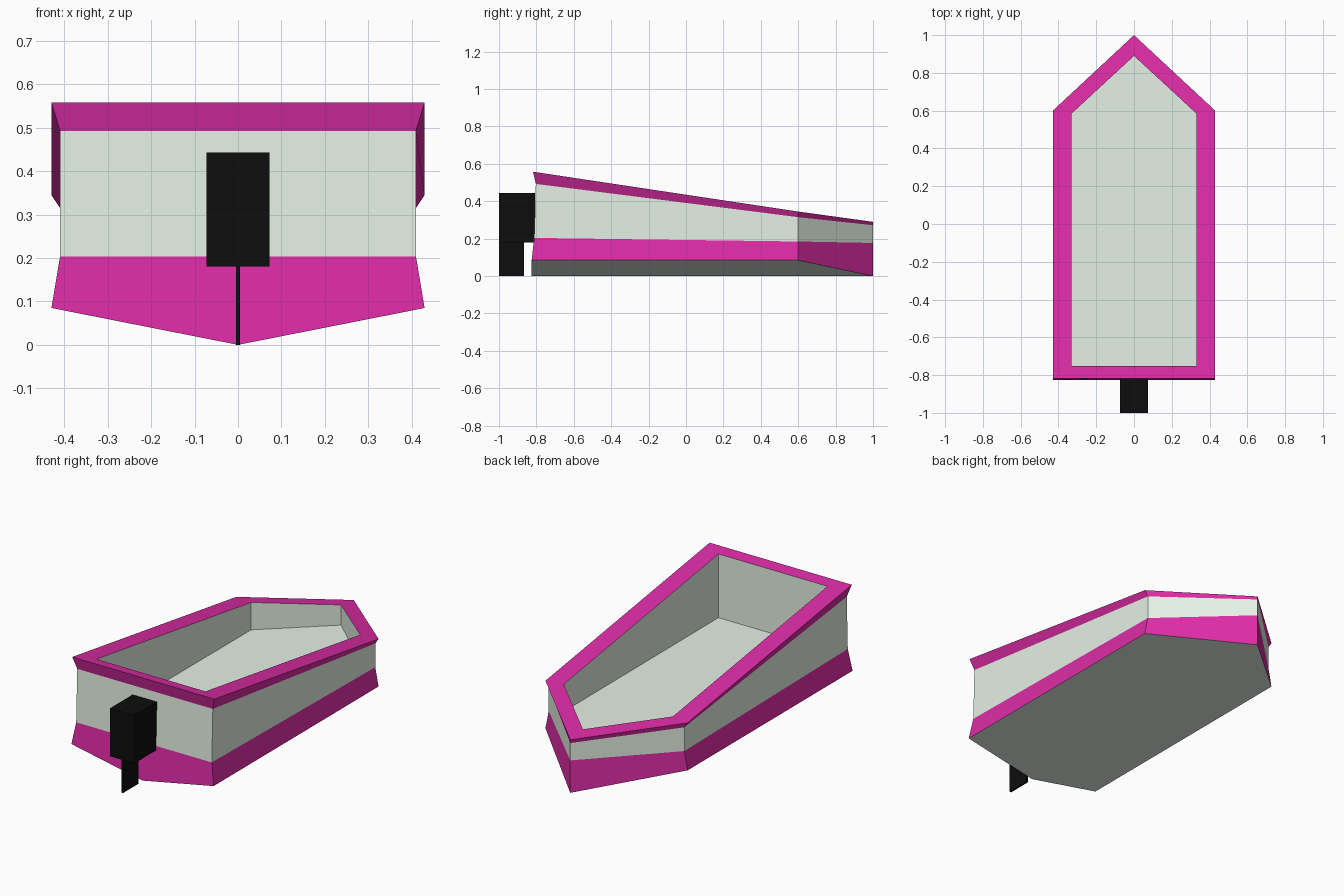
import bpy, bmesh

if "Cube" in bpy.data.objects:
    bpy.data.objects.remove(bpy.data.objects["Cube"])


def material(name, color):
    m = bpy.data.materials.new(name)
    m.diffuse_color = (*color, 1)
    m.use_nodes = True
    m.node_tree.nodes["Principled BSDF"].inputs["Base Color"].default_value = m.diffuse_color
    return m


pink = material("pink_paint", (0.72, 0.025, 0.38))
pale = material("pale_paint", (0.78, 0.88, 0.78))
black = material("black_plastic", (0.004, 0.004, 0.004))


def add_object(name, bm, mats):
    bmesh.ops.recalc_face_normals(bm, faces=bm.faces)
    mesh = bpy.data.meshes.new(name)
    bm.to_mesh(mesh)
    bm.free()
    for m in mats:
        mesh.materials.append(m)
    ob = bpy.data.objects.new(name, mesh)
    bpy.context.collection.objects.link(ob)
    return ob


def box(name, lo, hi, mat):
    bm = bmesh.new()
    bmesh.ops.create_cube(bm, size=1)
    for v in bm.verts:
        v.co = [(a + b) / 2 + c * (b - a) for a, b, c in zip(lo, hi, v.co)]
    return add_object(name, bm, [mat])


# Hull rings from keel up, over the rim and down to the floor:
# half width, stern y, shoulder y, bow y, then z at stern middle, stern corner, shoulder, bow
RINGS = [
    (0.43, -0.825, 0.60, 1.00, 0.000, 0.085, 0.085, 0.000),   # bottom edge
    (0.41, -0.812, 0.60, 1.00, 0.204, 0.204, 0.185, 0.177),   # lower stripe top
    (0.41, -0.803, 0.60, 1.00, 0.493, 0.493, 0.315, 0.272),   # rail underside
    (0.43, -0.818, 0.60, 1.00, 0.558, 0.558, 0.345, 0.290),   # rail outer top
    (0.33, -0.752, 0.585, 0.89, 0.548, 0.548, 0.347, 0.305),  # rail inner top
    (0.33, -0.752, 0.585, 0.89, 0.200, 0.200, 0.197, 0.195),  # floor edge
]
BAND_PAINT = [0, 1, 0, 0, 1]  # 0 pink, 1 pale

bm = bmesh.new()
rings = []
for w, ys, ym, yb, zm, zs, zf, zb in RINGS:
    pts = [(0, ys, zm), (w, ys, zs), (w, ym, zf), (0, yb, zb), (-w, ym, zf), (-w, ys, zs)]
    rings.append([bm.verts.new(p) for p in pts])
for low, high, paint in zip(rings, rings[1:], BAND_PAINT):
    for i in range(6):
        j = (i + 1) % 6
        bm.faces.new((low[i], low[j], high[j], high[i])).material_index = paint
# V bottom and floor, each in two halves along the centre line
for ring in (rings[0], rings[-1]):
    bm.faces.new(ring[:4]).material_index = 1
    bm.faces.new(ring[3:] + ring[:1]).material_index = 1
add_object("hull", bm, [pink, pale])

# Outboard motor
box("motor_housing", (-0.073, -1.0, 0.18), (0.073, -0.806, 0.443), black)
box("motor_fin", (-0.005, -1.0, 0.0), (0.005, -0.865, 0.18), black)
